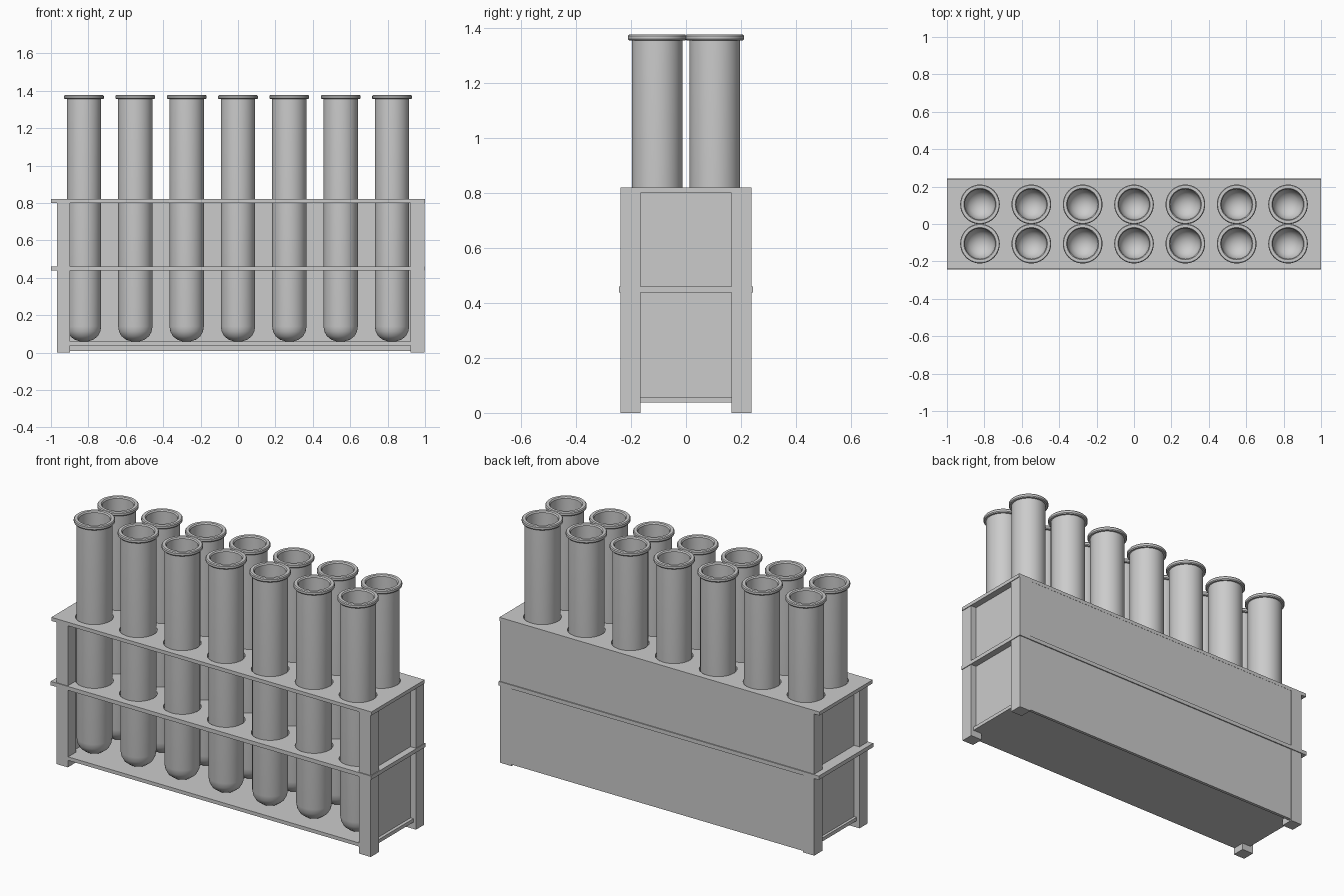
import bpy, bmesh, math

if "Cube" in bpy.data.objects:
    bpy.data.objects.remove(bpy.data.objects["Cube"])

col = bpy.context.scene.collection
TUBES = [(i * 0.2745, s * 0.105) for i in range(-3, 4) for s in (-1, 1)]


def box(name, x, y, z):
    """Box from (min, max) ranges."""
    bm = bmesh.new()
    bmesh.ops.create_cube(bm, size=1)
    for v in bm.verts:
        v.co = [r[0] + (c + 0.5) * (r[1] - r[0]) for c, r in zip(v.co, (x, y, z))]
    me = bpy.data.meshes.new(name)
    bm.to_mesh(me)
    bm.free()
    ob = bpy.data.objects.new(name, me)
    col.objects.link(ob)
    return ob


# Hole cutter: one cylinder per tube
bm = bmesh.new()
for x, y in TUBES:
    ret = bmesh.ops.create_cone(bm, cap_ends=True, segments=40, radius1=0.097,
                                radius2=0.097, depth=0.7)
    bmesh.ops.translate(bm, verts=ret["verts"], vec=(x, y, 0.65))
me = bpy.data.meshes.new("hole_cutter")
bm.to_mesh(me)
bm.free()
cutter = bpy.data.objects.new("hole_cutter", me)
col.objects.link(cutter)
cutter.hide_render = True
cutter.hide_viewport = True

# Shelves; the upper two are drilled for the tubes
top = box("top_shelf", (-1, 1), (-0.238, 0.238), (0.80, 0.82))
mid = box("middle_shelf", (-1, 1), (-0.243, 0.243), (0.438, 0.46))
box("bottom_shelf", (-0.95, 0.98), (-0.235, 0.235), (0.038, 0.058))
for shelf in (top, mid):
    mod = shelf.modifiers.new("holes", "BOOLEAN")
    mod.operation = "DIFFERENCE"
    mod.solver = "EXACT"
    mod.object = cutter

# Corner posts and recessed end panels (left end sits further in)
for side, px, wx in (("left", (-0.968, -0.897), (-0.935, -0.918)),
                     ("right", (0.923, 0.996), (0.945, 0.962))):
    box(side + "_front_post", px, (-0.238, -0.166), (0, 0.80))
    box(side + "_back_post", px, (0.166, 0.238), (0, 0.80))
    box(side + "_end_panel", wx, (-0.17, 0.17), (0.058, 0.80))

# Back panel
box("back_panel", (-0.90, 0.925), (0.22, 0.237), (0.008, 0.80))

# Test tube: lathed outer wall, rolled lip, inner wall
profile = [(0, 0.06), (0.022, 0.06), (0.05, 0.069), (0.074, 0.088), (0.087, 0.112),
           (0.092, 0.14), (0.092, 1.355), (0.102, 1.355), (0.106, 1.36),
           (0.106, 1.372), (0.102, 1.377), (0.086, 1.377), (0.081, 1.37),
           (0.081, 0.145), (0.074, 0.115), (0.055, 0.09), (0.022, 0.072), (0, 0.072)]
bm = bmesh.new()
verts = [bm.verts.new((r, 0, z)) for r, z in profile]
edges = [bm.edges.new(p) for p in zip(verts, verts[1:])]
bmesh.ops.spin(bm, geom=verts + edges, cent=(0, 0, 0), axis=(0, 0, 1),
               angle=math.tau, steps=40, use_merge=True)
bmesh.ops.remove_doubles(bm, verts=bm.verts[:], dist=1e-5)
bmesh.ops.recalc_face_normals(bm, faces=bm.faces[:])
tube = bpy.data.meshes.new("test_tube")
bm.to_mesh(tube)
bm.free()
for n, (x, y) in enumerate(TUBES):
    ob = bpy.data.objects.new(f"test_tube_{n + 1}", tube)
    ob.location = (x, y, 0)
    col.objects.link(ob)
    if n == 0:
        bpy.context.view_layer.objects.active = ob
        ob.select_set(True)
        tube_ob = ob
for poly in tube.polygons:
    poly.use_smooth = True
tube.set_sharp_from_angle(angle=math.radians(35))
